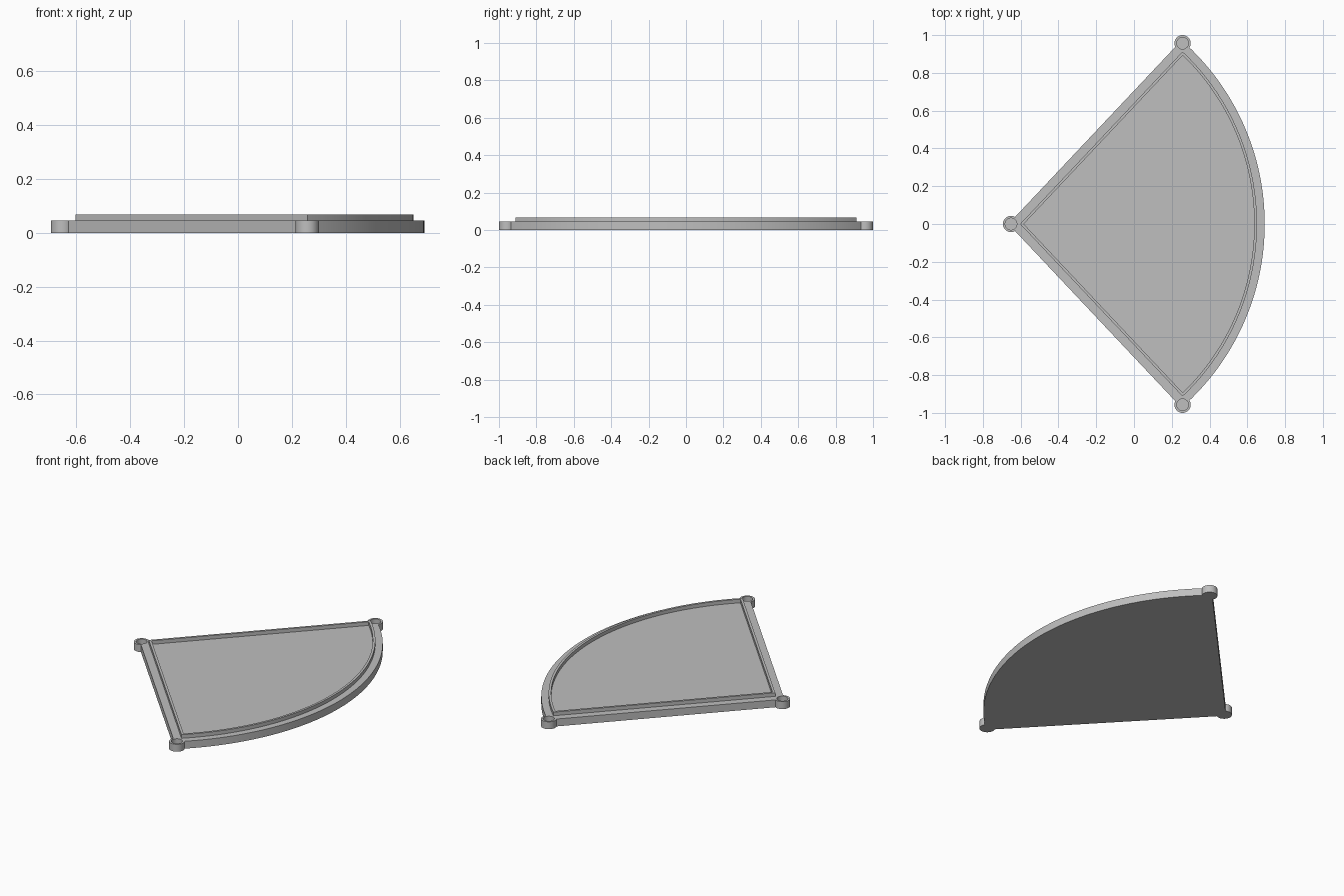
import bpy, bmesh
from math import sin, cos, asin, pi, radians

cube = bpy.data.objects.get("Cube")
if cube:
    bpy.data.objects.remove(cube, do_unlink=True)

APEX, RADIUS, HALF = -0.603, 1.254, radians(46.7)
PLATE_TOP, LIP_TOP = 0.045, 0.067
LUGS = [(-0.651, 0), (0.257, 0.957), (0.257, -0.957)]

grey = bpy.data.materials.new("plain grey")
grey.use_nodes = True
colour = (0.52, 0.52, 0.52, 1)
grey.diffuse_color = colour
grey.node_tree.nodes["Principled BSDF"].inputs["Base Color"].default_value = colour


def sector(side, arc, steps=64):
    """Pie outline, pushed out by side on the straights and arc on the curve."""
    r = RADIUS + arc
    end = HALF + asin(side / r)
    points = [(APEX - side / sin(HALF), 0)]
    for i in range(steps + 1):
        a = -end + 2 * end * i / steps
        points.append((APEX + r * cos(a), r * sin(a)))
    return points


def circle(centre, r, steps=40):
    return [(centre[0] + r * cos(2 * pi * i / steps),
             centre[1] + r * sin(2 * pi * i / steps)) for i in range(steps)]


def prism(name, outline, z0, z1, inner=None):
    """Extrude an outline; with an inner outline it becomes a closed ring."""
    bm = bmesh.new()
    loops = [[bm.verts.new((x, y, z)) for x, y in path]
             for path, z in ((outline, z0), (outline, z1),
                             (inner or [], z1), (inner or [], z0))]
    if inner:
        pairs = [(0, 1), (1, 2), (2, 3), (3, 0)]
    else:
        pairs = [(0, 1)]
        bm.faces.new(loops[0])
        bm.faces.new(loops[1])
    n = len(outline)
    for a, b in pairs:
        for i in range(n):
            j = (i + 1) % n
            bm.faces.new((loops[a][i], loops[a][j], loops[b][j], loops[b][i]))
    bmesh.ops.recalc_face_normals(bm, faces=bm.faces)
    mesh = bpy.data.meshes.new(name)
    bm.to_mesh(mesh)
    bm.free()
    mesh.materials.append(grey)
    obj = bpy.data.objects.new(name, mesh)
    bpy.context.collection.objects.link(obj)
    return obj


def select(obj):
    bpy.ops.object.select_all(action='DESELECT')
    obj.select_set(True)
    bpy.context.view_layer.objects.active = obj


def boolean(obj, tool, operation):
    select(obj)
    mod = obj.modifiers.new(operation.lower(), 'BOOLEAN')
    mod.operation, mod.object, mod.solver = operation, tool, 'EXACT'
    bpy.ops.object.modifier_apply(modifier=mod.name)
    bpy.data.objects.remove(tool, do_unlink=True)


# Base plate with a round lug and blind hole at each corner
plate = prism("base_plate", sector(0.045, 0.041), 0, PLATE_TOP)
for centre in LUGS:
    boolean(plate, prism("lug", circle(centre, 0.043), 0, PLATE_TOP), 'UNION')
for centre in LUGS:
    boolean(plate, prism("hole", circle(centre, 0.031), 0.015, 0.1), 'DIFFERENCE')

# Thin raised lip following the plate outline
lip = prism("raised_lip", sector(0, 0), PLATE_TOP, LIP_TOP, sector(-0.014, -0.014))

for obj in (plate, lip):
    select(obj)
    bpy.ops.object.shade_smooth_by_angle(angle=radians(30))
